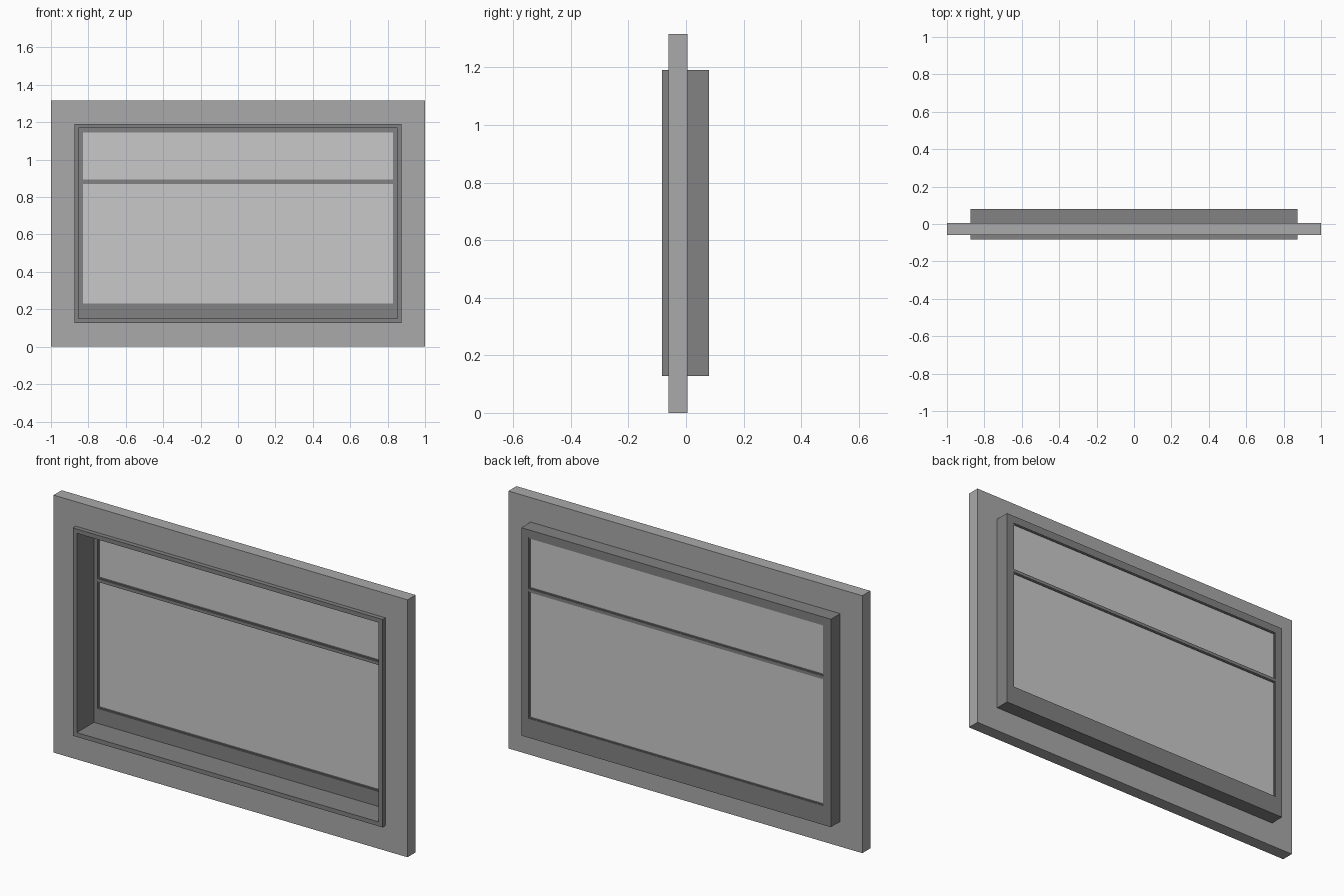
import bpy
import bmesh

cube = bpy.data.objects.get("Cube")
if cube:
    bpy.data.objects.remove(cube, do_unlink=True)


def material(name, value):
    mat = bpy.data.materials.new(name)
    mat.use_nodes = True
    colour = (value, value, value, 1)
    mat.diffuse_color = colour
    mat.node_tree.nodes["Principled BSDF"].inputs["Base Color"].default_value = colour
    return mat


wall_grey = material("wall grey", 0.40)
frame_grey = material("dark frame grey", 0.223)
pane_grey = material("pale pane grey", 0.584)


def finish(name, bm, mat):
    bmesh.ops.recalc_face_normals(bm, faces=bm.faces)
    mesh = bpy.data.meshes.new(name)
    bm.to_mesh(mesh)
    bm.free()
    mesh.materials.append(mat)
    obj = bpy.data.objects.new(name, mesh)
    bpy.context.collection.objects.link(obj)
    return obj


def loop(bm, rect, y):
    """Rectangle corners; rect = (half width, bottom, top)."""
    w, low, high = rect
    return [bm.verts.new((x, y, z)) for x, z in
            ((-w, low), (w, low), (w, high), (-w, high))]


def ring(name, outer, inner, front, back, mat):
    """Closed rectangular frame with a through opening."""
    bm = bmesh.new()
    loops = [loop(bm, outer, front), loop(bm, inner, front),
             loop(bm, inner, back), loop(bm, outer, back)]
    for a, b in zip(loops, loops[1:] + loops[:1]):
        for i in range(4):
            j = (i + 1) % 4
            bm.faces.new((a[i], a[j], b[j], b[i]))
    return finish(name, bm, mat)


def slab(name, rect, front, back, mat):
    """Solid rectangular panel."""
    bm = bmesh.new()
    a, b = loop(bm, rect, front), loop(bm, rect, back)
    bm.faces.new(a)
    bm.faces.new(b)
    for i in range(4):
        j = (i + 1) % 4
        bm.faces.new((a[i], a[j], b[j], b[i]))
    return finish(name, bm, mat)


def inset(rect, d):
    return rect[0] - d, rect[1] + d, rect[2] - d


# Nested outlines from the wall inward
wall = (1.0, 0.0, 1.315)
casing = (0.875, 0.128, 1.19)
reveal = inset(casing, 0.022)
opening = (0.833, 0.227, 1.15)

# Wall surround, deep casing and sash at the back
ring("wall_surround", wall, casing, -0.06, 0.005, wall_grey)
ring("window_casing", casing, reveal, -0.083, 0.08, frame_grey)
ring("window_sash", reveal, opening, 0.055, 0.08, frame_grey)

# Transom bar between the two lights
bar_low, bar_high = 0.875, 0.889
slab("transom_bar", (opening[0], bar_low, bar_high), 0.055, 0.08, frame_grey)

# Each light has a slim bead holding a thin pane
lights = {"lower": (opening[0], opening[1], bar_low),
          "upper": (opening[0], bar_high, opening[2])}
for name, rect in lights.items():
    ring(name + "_glazing_bead", rect, inset(rect, 0.005), 0.06, 0.077, frame_grey)
    slab(name + "_pane", inset(rect, 0.004), 0.066, 0.072, pane_grey)
